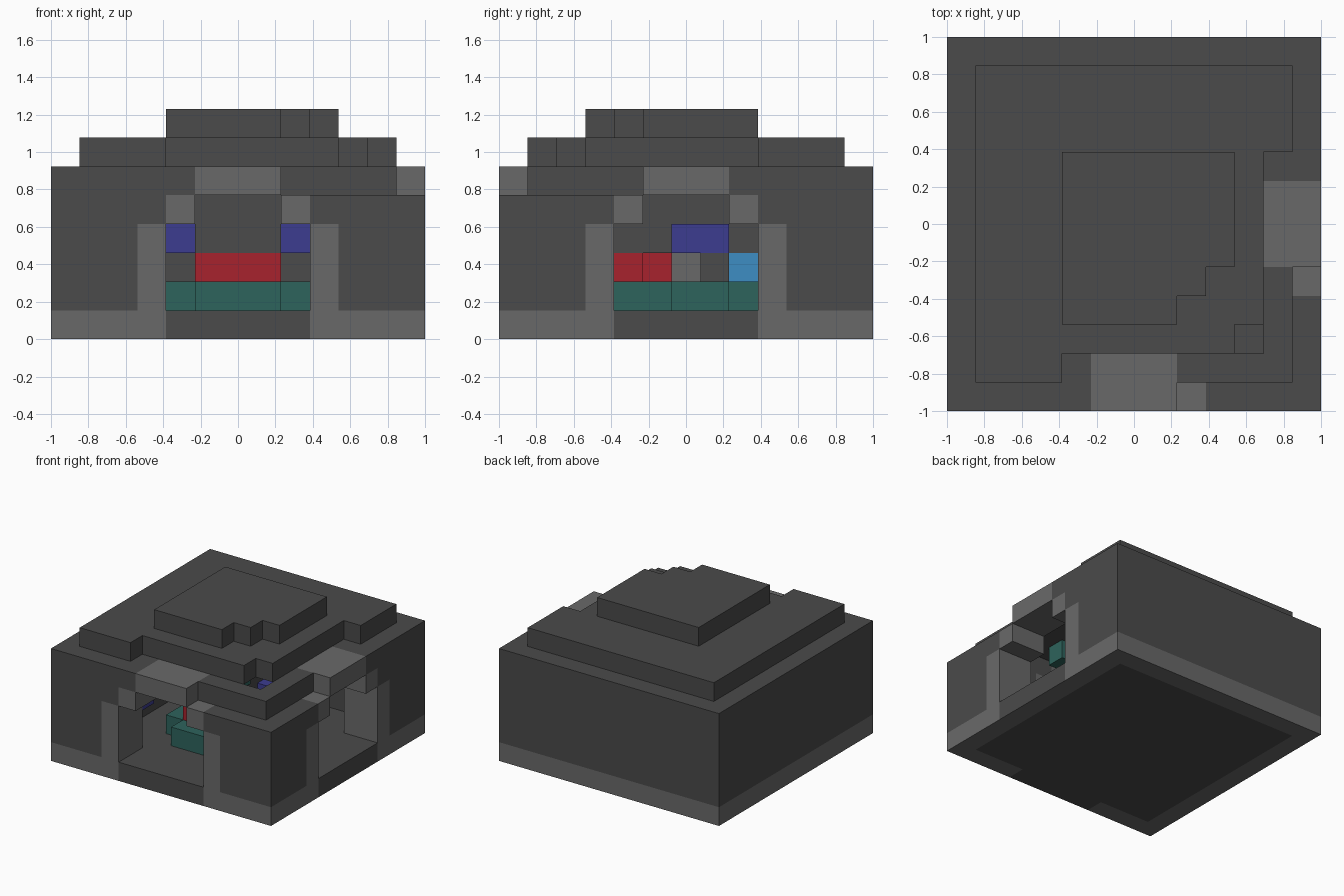
import bpy
import bmesh

cube = bpy.data.objects.get("Cube")
if cube:
    bpy.data.objects.remove(cube, do_unlink=True)

GRID = 13            # blocks along each side
UNIT = 2 / GRID


def material(name, r, g, b):
    m = bpy.data.materials.new(name)
    m.use_nodes = True
    m.diffuse_color = (r, g, b, 1)
    shader = next(n for n in m.node_tree.nodes if n.type == 'BSDF_PRINCIPLED')
    shader.inputs["Base Color"].default_value = (r, g, b, 1)
    return m


dark = material("dark stone", .069, .069, .069)
light = material("light stone", .141, .141, .141)
teal = material("teal", .027, .125, .107)
red = material("red", .39, .016, .027)
blue = material("deep blue", .045, .045, .28)
sky = material("sky blue", .048, .27, .55)


def prism(name, outline, z0, z1, mat):
    """Extrude a plan outline, given in blocks, between two block heights."""
    bm = bmesh.new()
    verts = [bm.verts.new((x * UNIT - 1, y * UNIT - 1, z0 * UNIT)) for x, y in outline]
    face = bm.faces.new(verts)
    up = bmesh.ops.extrude_face_region(bm, geom=[face])["geom"]
    moved = [v for v in up if isinstance(v, bmesh.types.BMVert)]
    bmesh.ops.translate(bm, vec=(0, 0, (z1 - z0) * UNIT), verts=moved)
    bmesh.ops.recalc_face_normals(bm, faces=bm.faces)
    mesh = bpy.data.meshes.new(name)
    bm.to_mesh(mesh)
    bm.free()
    mesh.materials.append(mat)
    obj = bpy.data.objects.new(name, mesh)
    bpy.context.collection.objects.link(obj)
    return obj


def box(name, x0, x1, y0, y1, z0, z1, mat):
    return prism(name, [(x0, y0), (x1, y0), (x1, y1), (x0, y1)], z0, z1, mat)


def doorway_box(name, side, a0, a1, d0, d1, z0, z1, mat):
    """Box placed along a wall (a) and inward from its outer face (d)."""
    if side == "front":
        return box(name, a0, a1, d0, d1, z0, z1, mat)
    return box(name, GRID - d1, GRID - d0, a0, a1, z0, z1, mat)


# Floor and pale plinth
box("floor", 1, 12, 1, 12, 0, 1, dark)
box("plinth_back", 0, 13, 12, 13, 0, 1, light)
box("plinth_left", 0, 1, 0, 12, 0, 1, light)
box("plinth_front_left", 1, 4, 0, 1, 0, 1, light)
box("plinth_front_right", 9, 13, 0, 1, 0, 1, light)
box("plinth_side_front", 12, 13, 1, 4, 0, 1, light)
box("plinth_side_back", 12, 13, 9, 12, 0, 1, light)

# Main walls
box("wall_back", 0, 13, 11, 13, 1, 5, dark)
box("wall_left", 0, 2, 0, 11, 1, 5, dark)
box("wall_front_left", 2, 3, 0, 2, 1, 5, dark)
box("wall_side_back", 11, 13, 10, 11, 1, 5, dark)
prism("wall_corner", [(10, 0), (13, 0), (13, 3), (11, 3), (11, 2), (10, 2)], 1, 5, dark)

# Two stepped doorways with pale surrounds
for side in ("front", "side"):
    sill = doorway_box(side + "_threshold", side, 4, 9, 0, 1, 0, 1, dark)
    if side == "side":
        sill.data.materials.append(light)
        for p in sill.data.polygons:
            p.material_index = int(p.normal.z < -.5)
    for label, jamb, shoulder in (("a", 3, 4), ("b", 9, 8)):
        doorway_box(f"{side}_jamb_{label}", side, jamb, jamb + 1, 0, 2, 1, 4, light)
        doorway_box(f"{side}_jamb_cap_{label}", side, jamb, jamb + 1, 0, 2, 4, 5, dark)
        doorway_box(f"{side}_shoulder_{label}", side, shoulder, shoulder + 1, 0, 2, 4, 5, light)
    doorway_box(side + "_lintel", side, 5, 8, 0, 2, 5, 6, light)

# Upper wall course, stepped back at the front right corner
box("course_left", 0, 2, 2, 13, 5, 6, dark)
box("course_back", 2, 11, 11, 13, 5, 6, dark)
box("course_front_left", 0, 5, 0, 2, 5, 6, dark)
prism("course_corner", [(8, 1), (12, 1), (12, 5), (11, 5), (11, 2), (8, 2)], 5, 6, dark)
box("course_side_back", 11, 13, 8, 13, 5, 6, dark)

# Stepped roof tiers
prism("roof_lower", [(1, 1), (4, 1), (4, 2), (10, 2), (10, 3), (11, 3),
                     (11, 9), (12, 9), (12, 12), (1, 12)], 6, 7, dark)
prism("roof_upper", [(4, 3), (8, 3), (8, 4), (9, 4), (9, 5), (10, 5),
                     (10, 9), (4, 9)], 7, 8, dark)

# Coloured centrepiece inside the chamber
prism("core_base", [(4, 4), (5, 4), (5, 3), (8, 3), (8, 4), (9, 4), (9, 6), (10, 6),
                    (10, 8), (9, 8), (9, 9), (4, 9)], 1, 2, teal)
box("core_red_front", 5, 8, 4, 5, 2, 3, red)
box("core_red_back", 5, 7, 5, 6, 2, 3, red)
box("core_grey", 5, 8, 6, 7, 2, 3, light)
box("core_sky", 5, 8, 8, 9, 2, 3, sky)
box("core_dark", 5, 8, 7, 8, 2, 3, dark)
box("core_middle", 5, 8, 4, 9, 3, 6, dark)
for label, x in (("left", 8), ("right", 4)):
    box("core_post_" + label, x, x + 1, 7, 8, 2, 3, dark)
    box("core_blue_" + label, x, x + 1, 6, 8, 3, 4, blue)
box("wall_blue", 3, 4, 2, 3, 3, 4, blue)
box("ceiling_teal", 5, 9, 3, 4, 5, 6, teal)
